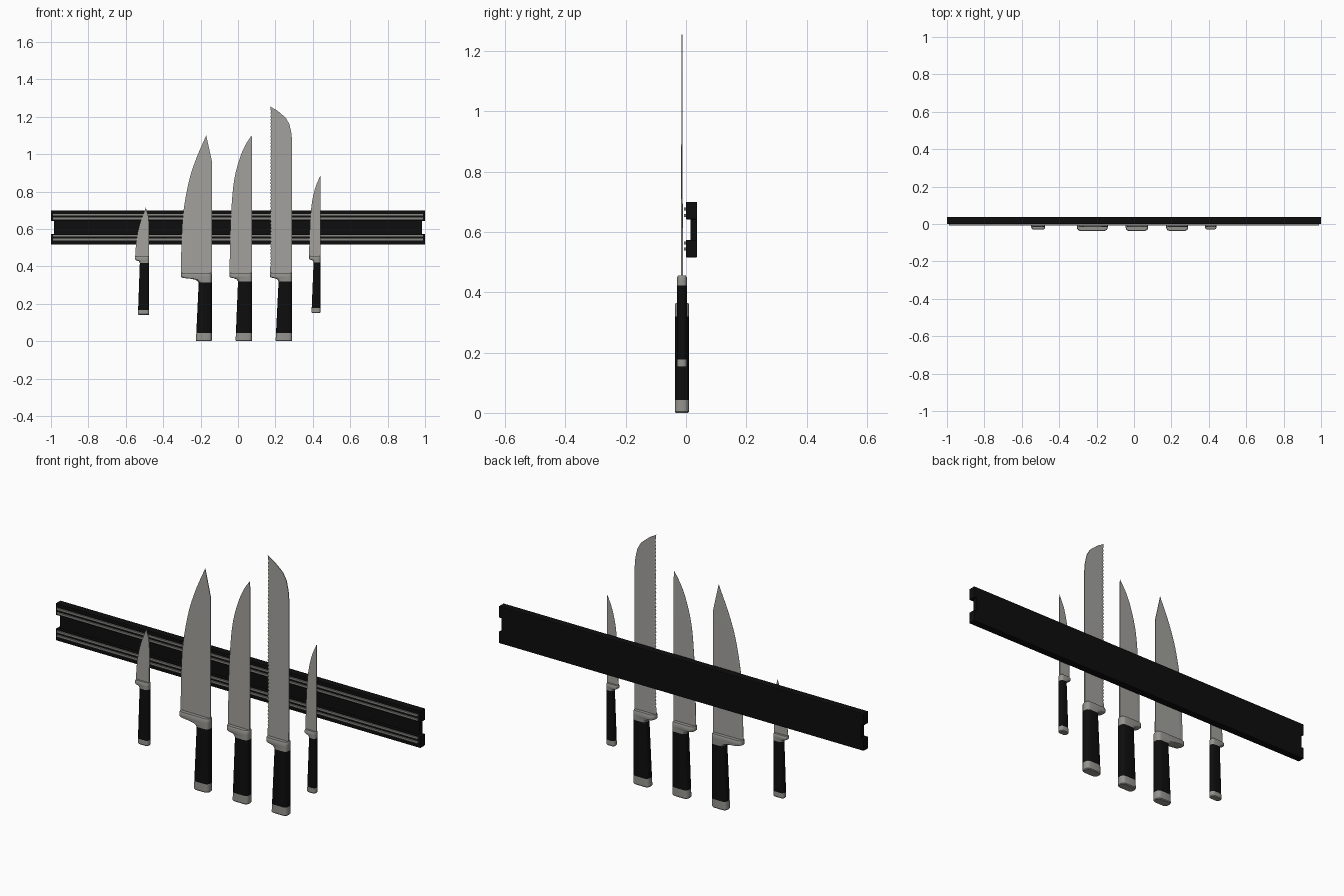
import bpy, bmesh, math

if "Cube" in bpy.data.objects:
    bpy.data.objects.remove(bpy.data.objects["Cube"])

def material(name, c):
    m = bpy.data.materials.new(name)
    m.diffuse_color = (*c, 1)
    m.use_nodes = True
    m.node_tree.nodes["Principled BSDF"].inputs["Base Color"].default_value = m.diffuse_color
    return m

BLACK = material("black_plastic", (0.004, 0.004, 0.004))
STEEL = material("blade_steel", (0.36, 0.355, 0.335))
SATIN = material("satin_steel", (0.30, 0.295, 0.275))
STRIP = material("magnet_strip", (0.25, 0.245, 0.23))

YC = -0.0135  # depth of the plane the knives hang in


def finish(bm, name, mat, smooth=False):
    bmesh.ops.remove_doubles(bm, verts=bm.verts, dist=1e-5)
    bmesh.ops.recalc_face_normals(bm, faces=bm.faces)
    me = bpy.data.meshes.new(name)
    bm.to_mesh(me)
    bm.free()
    ob = bpy.data.objects.new(name, me)
    bpy.context.collection.objects.link(ob)
    me.materials.append(mat)
    if smooth:
        bpy.ops.object.select_all(action='DESELECT')
        ob.select_set(True)
        bpy.context.view_layer.objects.active = ob
        bpy.ops.object.shade_smooth_by_angle(angle=math.radians(35))
    return ob


def box(name, x, y0, y1, z0, z1, mat, bevel=0):
    bm = bmesh.new()
    bmesh.ops.create_cube(bm, size=1)
    for v in bm.verts:
        v.co = (v.co.x * 2 * x, (y0 + y1) / 2 + v.co.y * (y1 - y0),
                (z0 + z1) / 2 + v.co.z * (z1 - z0))
    if bevel:
        bmesh.ops.bevel(bm, geom=list(bm.edges), offset=bevel, segments=2,
                        profile=0.5, affect='EDGES')
    return finish(bm, name, mat)


def loft(name, rings, mat, smooth=False):
    """Skin closed rings of equal length and cap both ends."""
    bm = bmesh.new()
    rows = [[bm.verts.new(p) for p in r] for r in rings]
    n = len(rows[0])
    for a, b in zip(rows, rows[1:]):
        for i in range(n):
            j = (i + 1) % n
            bm.faces.new((a[i], a[j], b[j], b[i]))
    bm.faces.new(rows[0])
    bm.faces.new(rows[-1])
    return finish(bm, name, mat, smooth)


def section(z, xl, xr, d, inset=0):
    """Rounded rectangle at height z, spanning xl..xr with half depth d."""
    xl, xr, d = xl + inset, xr - inset, d - inset
    r = min(d * 0.8, (xr - xl) * 0.35)
    pts = []
    for cx, cy, a0 in ((xr - r, d - r, 0), (xl + r, d - r, 90),
                       (xl + r, r - d, 180), (xr - r, r - d, 270)):
        for k in range(5):
            a = math.radians(a0 + k * 22.5)
            pts.append((cx + r * math.cos(a), YC + cy + r * math.sin(a), z))
    return pts


def linear(pts, z):
    for (x0, z0), (x1, z1) in zip(pts, pts[1:]):
        if z <= z1:
            return x0 + (x1 - x0) * (z - z0) / (z1 - z0)
    return pts[-1][0]


def curved(pts, z):
    """Smooth curve x(z) through the points."""
    n = len(pts)

    def slope(i):
        a, b = pts[max(i - 1, 0)], pts[min(i + 1, n - 1)]
        return (b[0] - a[0]) / (b[1] - a[1])
    for i in range(n - 1):
        (x0, z0), (x1, z1) = pts[i], pts[i + 1]
        if z <= z1 + 1e-9:
            h = z1 - z0
            t = (z - z0) / h
            return ((2*t**3 - 3*t*t + 1) * x0 + (t**3 - 2*t*t + t) * h * slope(i)
                    + (3*t*t - 2*t**3) * x1 + (t**3 - t*t) * h * slope(i + 1))
    return pts[-1][0]


def knife(name, edge, spine, grip_top, grip_bottom, d, z0, cap_h, serrated=False):
    zb, zt = edge[0][1], edge[-1][1]
    xl, xr = edge[0][0], spine[0][0]
    # blade, wedge shaped from spine to cutting edge
    n = 100 if serrated else 28
    zs = {round(zb + (zt - zb) * i / n, 5) for i in range(n + 1)}
    if not serrated:
        zs |= {p[1] for p in spine}
    rings = []
    for i, z in enumerate(sorted(zs)):
        a, b = curved(edge, z), linear(spine, z)
        if serrated and i % 2 and 4 < i < n - 2:
            a += 0.005
        m = a + (b - a) * 0.12
        ts = 0.0035 * (1 - 0.6 * (z - zb) / (zt - zb))
        te, tm = ts * 0.15, ts * 0.6
        rings.append([(a, YC - te, z), (m, YC - tm, z), (b, YC - ts, z),
                      (b, YC + ts, z), (m, YC + tm, z), (a, YC + te, z)])
    loft(name + "_blade", rings, STEEL)
    # bolster, a collar sweeping from the heel into the grip
    s = (xr - xl) / 0.165 * 0.3 + 0.7
    zg = zb - 0.048 * s * (0.8 if d < 0.02 else 1)
    h = zb - zg
    w = grip_top - xl
    loft(name + "_bolster", [section(zb + 0.002, xl, xr, d, 0.003)] +
         [section(zb - h * f, xl + w * g, xr, d) for f, g in
          ((0.08, 0), (0.42, 0), (0.52, 0.1), (0.6, 0.5), (0.72, 0.82), (1, 1))],
         SATIN, True)
    # grip and end cap
    zc = z0 + cap_h
    xc = grip_bottom + (grip_top - grip_bottom) * cap_h / (zg - z0)
    loft(name + "_grip", [section(zg, grip_top, xr, d), section(zc, xc, xr, d)],
         BLACK, True)
    loft(name + "_end_cap", [section(zc, xc, xr, d),
                             section(z0 + 0.004, grip_bottom, xr, d),
                             section(z0, grip_bottom, xr, d, 0.003)], SATIN, True)


# wall rail: two long bars joined by a recessed web, notched at the ends
box("rail_web", 0.985, 0.015, 0.037, 0.56, 0.66, BLACK)
for label, zlo, zhi, strips in (("upper", 0.642, 0.70, (0.676, 0.655)),
                                ("lower", 0.516, 0.574, (0.564, 0.543))):
    box(label + "_rail_bar", 1.0, 0.0, 0.037, zlo, zhi, BLACK, 0.003)
    for k, z in enumerate(strips):
        box(f"{label}_magnet_strip_{k + 1}", 0.99, -0.007, 0.004,
            z - 0.005, z + 0.005, STRIP)

# knives, left to right: edge points, spine points, grip sizes
knife("paring_knife",
      [(-.55, .45), (-.543, .54), (-.527, .62), (-.493, .715)],
      [(-.475, .45), (-.475, .62), (-.48, .67), (-.493, .715)],
      -.525, -.535, 0.016, 0.14, 0.027)
knife("chef_knife",
      [(-.305, .363), (-.301, .57), (-.291, .70), (-.26, .865), (-.222, .98), (-.17, 1.10)],
      [(-.14, .363), (-.14, .965), (-.17, 1.10)],
      -.21, -.225, 0.0235, 0.0, 0.043)
knife("carving_knife",
      [(-.045, .363), (-.042, .57), (-.036, .70), (-.02, .865), (.01, .98), (.04, 1.05), (.073, 1.10)],
      [(.076, .363), (.076, 1.07), (.073, 1.10)],
      0.0, -.013, 0.0235, 0.0, 0.043)
knife("bread_knife",
      [(.172, .363), (.172, .80), (.173, 1.255)],
      [(.29, .363), (.29, 1.06), (.286, 1.11), (.275, 1.16), (.255, 1.195),
       (.21, 1.233), (.18, 1.25), (.173, 1.255)],
      .217, .201, 0.0235, 0.0, 0.043, serrated=True)
knife("utility_knife",
      [(.38, .453), (.383, .58), (.393, .725), (.413, .82), (.44, .885)],
      [(.441, .453), (.441, .87), (.44, .885)],
      .404, .393, 0.016, 0.15, 0.027)
